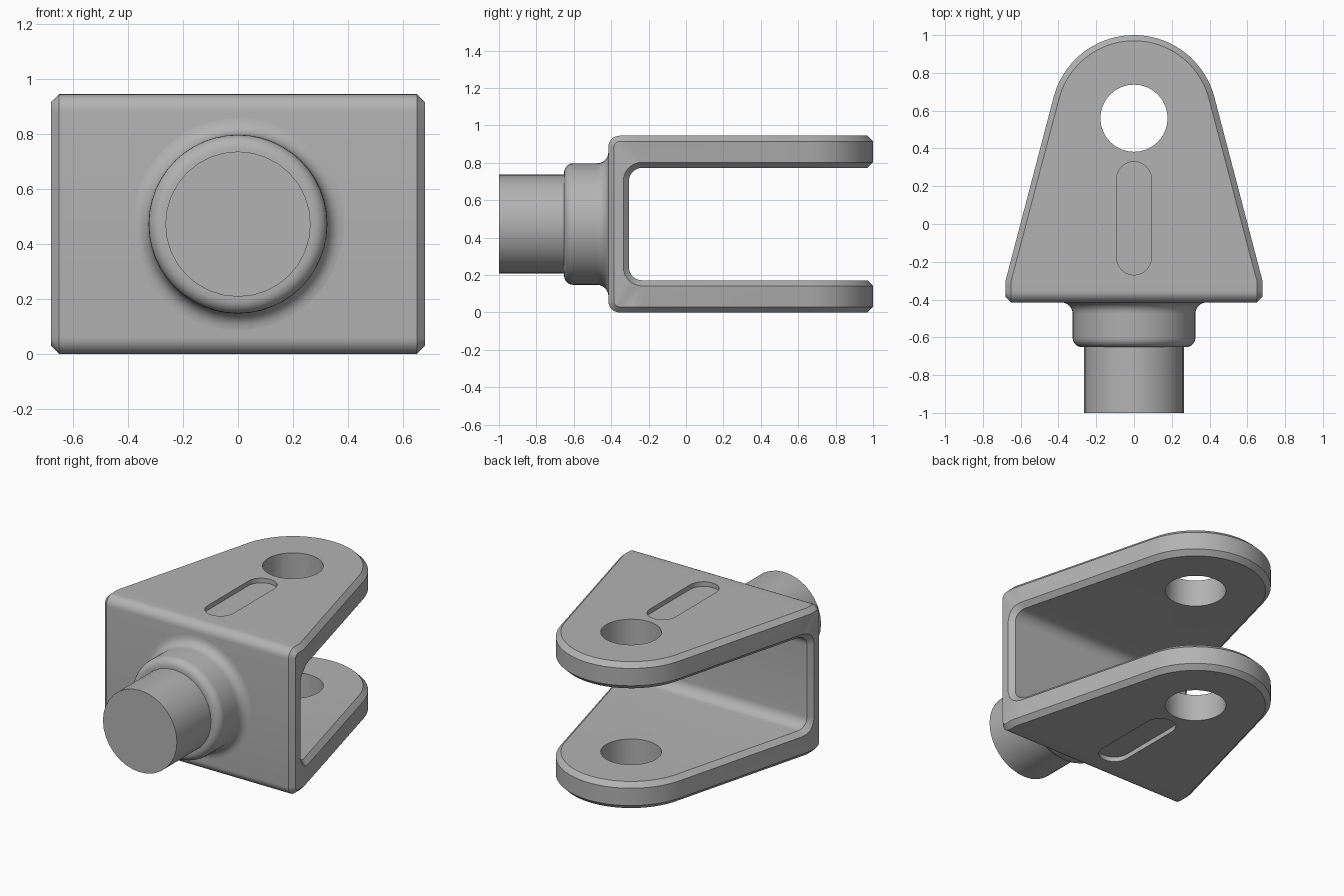
import bpy, bmesh, math
from math import sin, cos, pi, radians
from mathutils import Matrix, Vector

cube = bpy.data.objects.get("Cube")
if cube:
    bpy.data.objects.remove(cube, do_unlink=True)

H, MID = 0.945, 0.4725          # overall height, axis height
BACK, WEB, ARM, C = -0.415, 0.11, 0.172, 0.03   # web face, thicknesses, chamfer
W, KINK = 0.68, -0.3            # half width, start of the taper
PIN, R, TAN = 0.56, 0.44, radians(14.6)         # pin centre, tip radius, tangent angle
R_OUT, R_IN = 0.06, 0.07        # outer and inner bend radii

steel = bpy.data.materials.new("grey steel")
steel.use_nodes = True
GREY = (0.45, 0.45, 0.45, 1)
steel.diffuse_color = GREY
steel.node_tree.nodes["Principled BSDF"].inputs["Base Color"].default_value = GREY


def make(name, bm):
    bmesh.ops.remove_doubles(bm, verts=bm.verts, dist=1e-5)
    bmesh.ops.recalc_face_normals(bm, faces=bm.faces)
    me = bpy.data.meshes.new(name)
    bm.to_mesh(me)
    bm.free()
    ob = bpy.data.objects.new(name, me)
    me.materials.append(steel)
    bpy.context.collection.objects.link(ob)
    return ob


def activate(ob):
    bpy.ops.object.select_all(action='DESELECT')
    ob.select_set(True)
    bpy.context.view_layer.objects.active = ob


def smooth(ob):
    activate(ob)
    bpy.ops.object.shade_smooth_by_angle(angle=radians(30))


def half_width(y):
    tx, ty = R * cos(TAN), PIN + R * sin(TAN)
    return W if y < KINK else W + (tx - W) * (y - KINK) / (ty - KINK)


def bend(radius, cy, cz, a):
    return cy - radius * sin(a), cz + radius * cos(a)


# Fork: cross-sections lofted along the upper half of the U, then mirrored.
# Each section is four (x, y, z) points from outer face to inner face.
levels = (H, H - C, H - ARM + C, H - ARM)
sections = []
for i in range(19):
    a = pi / 2 + (TAN - pi / 2) * i / 18
    radii = (R - C, R, R, R - C)
    sections.append([(r * cos(a), PIN + r * sin(a), z) for r, z in zip(radii, levels)])

in_y = BACK + WEB + R_IN
insets = (C, 0, 0, C)
for ys in ((in_y,) * 4, (KINK, KINK, in_y, in_y)):
    sections.append([(half_width(y) - d, y, z) for y, z, d in zip(ys, levels, insets)])

out_c = (BACK + R_OUT, H - R_OUT)
in_c = (in_y, H - ARM - R_IN)
for i in range(9):
    a = pi / 2 * i / 8
    pts = [bend(R_OUT, *out_c, a), bend(R_OUT - C, *out_c, a),
           bend(R_IN + C, *in_c, a), bend(R_IN, *in_c, a)]
    sections.append([(half_width(y) - d, y, z) for (y, z), d in zip(pts, insets)])
sections += [[(x, y, H - z) for x, y, z in s] for s in reversed(sections)]

bm = bmesh.new()
rings = [[bm.verts.new(p) for p in s] +
         [bm.verts.new((-x, y, z)) for x, y, z in reversed(s)] for s in sections]
for r0, r1 in zip(rings, rings[1:]):
    for k in range(8):
        n = (k + 1) % 8
        bm.faces.new((r0[k], r0[n], r1[n], r1[k]))
bmesh.ops.dissolve_degenerate(bm, dist=1e-5, edges=bm.edges)
fork = make("fork", bm)


def prism(name, outline, z0, z1):
    bm = bmesh.new()
    face = bm.faces.new([bm.verts.new((x, y, z0)) for x, y in outline])
    top = bmesh.ops.extrude_face_region(bm, geom=[face])["geom"]
    bmesh.ops.translate(bm, vec=(0, 0, z1 - z0),
                        verts=[g for g in top if isinstance(g, bmesh.types.BMVert)])
    return make(name, bm)


def cut(target, cutter):
    cutter.hide_render = True
    activate(target)
    mod = target.modifiers.new("cut", 'BOOLEAN')
    mod.operation, mod.solver, mod.object = 'DIFFERENCE', 'EXACT', cutter
    bpy.ops.object.modifier_apply(modifier=mod.name)
    bpy.data.objects.remove(cutter, do_unlink=True)


# Pin hole through both arms
circle = [(0.178 * cos(2 * pi * i / 32), PIN + 0.178 * sin(2 * pi * i / 32)) for i in range(32)]
cut(fork, prism("pin_hole_cutter", circle, -0.1, H + 0.1))

# Shallow slot in the outer face of each arm
SR, DEPTH = 0.092, 0.03
slot = [(SR * cos(pi * i / 12), 0.238 + SR * sin(pi * i / 12)) for i in range(13)]
slot += [(-x, 0.06 - y) for x, y in slot]
cut(fork, prism("upper_slot_cutter", slot, H - DEPTH, H + 0.1))
cut(fork, prism("lower_slot_cutter", slot, -0.1, DEPTH))
smooth(fork)


def revolve(name, profile, steps):
    # Profile points are (radius, y), turned about the stud axis
    bm = bmesh.new()
    vs = [bm.verts.new((r, y, MID)) for r, y in profile]
    es = [bm.edges.new(p) for p in zip(vs, vs[1:])]
    bmesh.ops.spin(bm, geom=vs + es, cent=Vector((0, 0, MID)), axis=(0, 1, 0),
                   angle=2 * pi, steps=steps)
    ob = make(name, bm)
    smooth(ob)
    return ob


# Collar with a concave root fillet and a rounded shoulder
COLLAR, FIL, RND, FRONT = 0.325, 0.06, 0.05, -0.652
quarter = [pi / 2 * i / 6 for i in range(7)]
profile = [(0, BACK + 0.01), (COLLAR + FIL, BACK + 0.01)]
profile += [(COLLAR + FIL - FIL * sin(a), BACK - FIL + FIL * cos(a)) for a in quarter]
profile += [(COLLAR - RND + RND * cos(a), FRONT + RND - RND * sin(a)) for a in quarter]
profile += [(0, FRONT)]
revolve("collar", profile, 48)

# Plain round stud
revolve("stud", [(0, FRONT + 0.02), (0.264, FRONT + 0.02), (0.264, -1), (0, -1)], 32)
